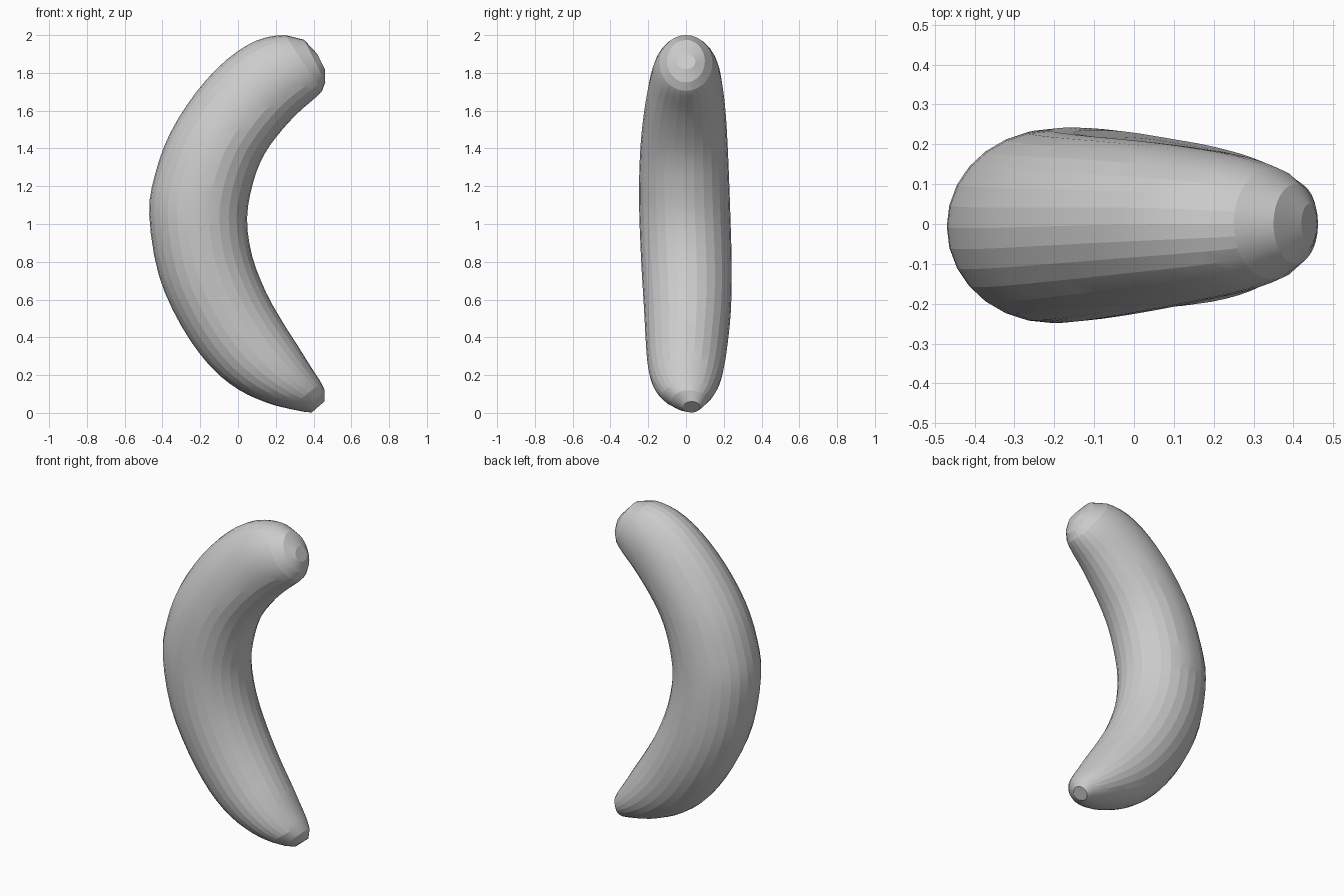
import bpy, bmesh, math
from mathutils import Vector

if "Cube" in bpy.data.objects:
    bpy.data.objects.remove(bpy.data.objects["Cube"])

# Cross-sections from bottom tip to top tip:
# outer x, outer z, inner x, inner z, y centre, y half-width
SECTIONS = [
    (0.39, 0.002, 0.457, 0.06, 0.03, 0.045),
    (0.35, 0.006, 0.459, 0.12, 0.015, 0.09),
    (0.27, 0.022, 0.44, 0.16, 0.005, 0.13),
    (0.15, 0.055, 0.385, 0.245, 0.0, 0.172),
    (0.0, 0.125, 0.32, 0.35, 0.0, 0.2),
    (-0.15, 0.25, 0.24, 0.475, 0.004, 0.216),
    (-0.3, 0.46, 0.15, 0.635, 0.008, 0.23),
    (-0.42, 0.73, 0.075, 0.83, 0.003, 0.239),
    (-0.47, 1.05, 0.048, 1.03, -0.006, 0.241),
    (-0.44, 1.26, 0.08, 1.22, -0.01, 0.238),
    (-0.36, 1.48, 0.14, 1.37, -0.01, 0.23),
    (-0.22, 1.70, 0.235, 1.50, -0.006, 0.215),
    (-0.06, 1.87, 0.325, 1.595, -0.002, 0.195),
    (0.10, 1.972, 0.40, 1.66, 0.0, 0.172),
    (0.25, 2.0, 0.445, 1.705, 0.0, 0.14),
    (0.35, 1.975, 0.462, 1.75, 0.0, 0.10),
    (0.42, 1.90, 0.46, 1.82, 0.0, 0.05),
]
SIDES = 28


def blend(i, t):
    """Smooth in-between section (Catmull-Rom) after section i."""
    last = len(SECTIONS) - 1
    a, b, c, d = (SECTIONS[min(max(k, 0), last)] for k in (i - 1, i, i + 1, i + 2))
    return [0.5 * (2 * q + (r - p) * t + (2 * p - 5 * q + 4 * r - s) * t * t
                   + (3 * q - p - 3 * r + s) * t ** 3)
            for p, q, r, s in zip(a, b, c, d)]


def add_ring(bm, section):
    ox, oz, ix, iz, yc, hy = section
    mid = Vector(((ox + ix) / 2, yc, (oz + iz) / 2))
    half = Vector(((ix - ox) / 2, 0, (iz - oz) / 2))
    ring = []
    for k in range(SIDES):
        a = math.tau * k / SIDES
        ring.append(bm.verts.new(mid + half * math.cos(a) + Vector((0, hy * math.sin(a), 0))))
    return ring


# Curved body: dense rings in the middle, coarse facets at the two ends
bm = bmesh.new()
rings = []
count = len(SECTIONS)
for i in range(count - 1):
    steps = 1 if i < 2 or i > count - 4 else 3
    rings += [add_ring(bm, blend(i, s / steps)) for s in range(steps)]
rings.append(add_ring(bm, SECTIONS[-1]))
for low, high in zip(rings, rings[1:]):
    for k in range(SIDES):
        n = (k + 1) % SIDES
        bm.faces.new((low[k], low[n], high[n], high[k]))

# Blunt end caps
bm.faces.new(rings[0])
bm.faces.new(rings[-1])
bmesh.ops.recalc_face_normals(bm, faces=bm.faces)

mesh = bpy.data.meshes.new("curved_body")
bm.to_mesh(mesh)
bm.free()
body = bpy.data.objects.new("curved_body", mesh)
bpy.context.collection.objects.link(body)
bpy.context.view_layer.objects.active = body
body.select_set(True)
bpy.ops.object.shade_smooth_by_angle(angle=math.radians(12))
